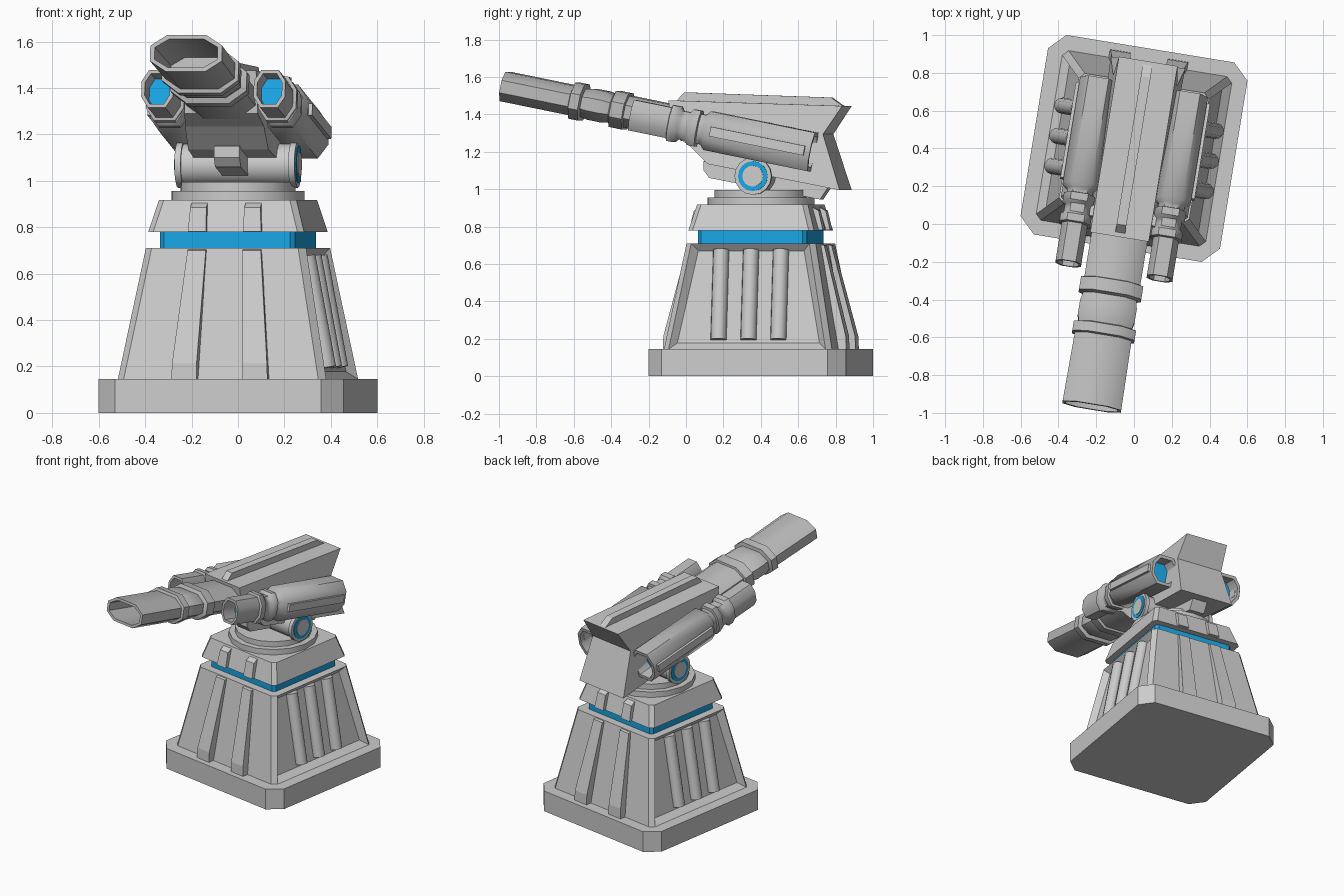
import bpy, bmesh, math
from mathutils import Matrix, Vector

if "Cube" in bpy.data.objects:
    bpy.data.objects.remove(bpy.data.objects["Cube"])

BASE = Matrix.Translation((0, 0.4, 0)) @ Matrix.Rotation(math.radians(-9.3), 4, 'Z')
GUN = BASE @ Matrix.Translation((0, 0, 1.07)) @ Matrix.Rotation(math.radians(-11.4), 4, 'X')

blue = bpy.data.materials.new("blue_glow")
blue.diffuse_color = (0.01, 0.38, 0.78, 1)
blue.use_nodes = True
blue.node_tree.nodes["Principled BSDF"].inputs["Base Color"].default_value = blue.diffuse_color
grey = bpy.data.materials.new("plain_grey")
grey.diffuse_color = (0.5, 0.5, 0.5, 1)
grey.use_nodes = True
grey.node_tree.nodes["Principled BSDF"].inputs["Base Color"].default_value = grey.diffuse_color


def finish(name, bm, M=BASE, mats=(), smooth=None):
    bmesh.ops.recalc_face_normals(bm, faces=bm.faces)
    me = bpy.data.meshes.new(name)
    bm.to_mesh(me)
    bm.free()
    ob = bpy.data.objects.new(name, me)
    bpy.context.collection.objects.link(ob)
    ob.matrix_world = M
    for m in mats:
        me.materials.append(m)
    if smooth:
        bpy.ops.object.select_all(action='DESELECT')
        ob.select_set(True)
        bpy.context.view_layer.objects.active = ob
        bpy.ops.object.shade_smooth_by_angle(angle=math.radians(smooth))
    return ob


def skin(bm, rings):
    """Join closed rings of points with quads and cap both ends; returns the caps."""
    rv = [[bm.verts.new(p) for p in r] for r in rings]
    n = len(rv[0])
    for a, b in zip(rv, rv[1:]):
        for i in range(n):
            bm.faces.new((a[i], a[(i + 1) % n], b[(i + 1) % n], b[i]))
    return bm.faces.new(rv[0]), bm.faces.new(rv[-1])


def square(a, c, z):
    """Square of half width a with corners cut by c."""
    b = a - c
    return [(x, y, z) for x, y in ((a, -b), (a, b), (b, a), (-b, a), (-a, b), (-a, -b), (-b, -a), (b, -a))]


def block(name, bottom, top, mats=()):
    bm = bmesh.new()
    skin(bm, [square(*bottom), square(*top)])
    return finish(name, bm, mats=mats)


def plate(name, pts, M=BASE):
    """Side profile of (y, z, x0, x1) stretched between x0 and x1."""
    bm = bmesh.new()
    skin(bm, [[(p[2], p[0], p[1]) for p in pts], [(p[3], p[0], p[1]) for p in pts]])
    return finish(name, bm, M)


def rod(name, p, q, r, n=16, mats=()):
    bm = bmesh.new()
    p, q = Vector(p), Vector(q)
    d = q - p
    bmesh.ops.create_cone(bm, cap_ends=True, segments=n, radius1=r, radius2=r, depth=d.length,
                          matrix=Matrix.Translation((p + q) / 2) @ d.to_track_quat('Z', 'Y').to_matrix().to_4x4())
    return finish(name, bm, mats=mats, smooth=40)


def tube(name, x, u, sections, caps=(0, 0)):
    """Octagonal barrel along forward axis from (s, half width, half height) sections."""
    bm = bmesh.new()
    rings = []
    for s, w, h in sections:
        k, m = 0.55 * w, 0.42 * h
        rings.append([(x + a, -s, u + b) for a, b in
                      ((w, -m), (w, m), (k, h), (-k, h), (-w, m), (-w, -m), (-k, -h), (k, -h))])
    for f, c in zip(skin(bm, rings), caps):
        f.material_index = c
    return finish(name, bm, GUN, (grey, blue), 50)


# Base slab, band and collar
block("base_slab", (0.535, 0.085, 0), (0.535, 0.085, 0.145))
block("blue_band", (0.295, 0.02, 0.70), (0.295, 0.02, 0.785), (blue,))
block("collar", (0.34, 0.025, 0.78), (0.30, 0.025, 0.918))

# Pedestal with recessed side panels
bm = bmesh.new()
skin(bm, [square(0.455, 0.03, 0.145), square(0.35, 0.03, 0.71)])
bmesh.ops.recalc_face_normals(bm, faces=bm.faces)
bm.normal_update()
for f in [f for f in bm.faces if abs(f.normal.x) > 0.9]:
    sx = math.copysign(1, f.normal.x)
    bmesh.ops.inset_region(bm, faces=[f], thickness=0.052)
    bmesh.ops.translate(bm, verts=f.verts, vec=(-sx * 0.04, 0, 0))
finish("pedestal", bm)

# Side pipes, and ribs on the front and back
for sx in (-1, 1):
    for y in (-0.162, 0, 0.162):
        rod("side_pipe", (sx * 0.412, y, 0.195), (sx * 0.322, y, 0.675), 0.043, 12)
    for sy in (-1, 1):
        rib = [(0.43, 0.145, 0.10, 0.21), (0.497, 0.145, 0.10, 0.21), (0.494, 0.215, 0.10, 0.207),
               (0.37, 0.70, 0.08, 0.16), (0.33, 0.708, 0.08, 0.16)]
        cap = [(0.30, 0.782, 0.08, 0.16), (0.362, 0.782, 0.08, 0.16), (0.338, 0.885, 0.083, 0.153),
               (0.29, 0.912, 0.083, 0.153)]
        for name, pts in (("pedestal_rib", rib), ("collar_rib", cap)):
            plate(name, [(sy * y, z, sx * a, sx * b) for y, z, a, b in pts])

# Turntable and trunnion
rod("turntable_lower", (0, 0, 0.91), (0, 0, 0.957), 0.29)
rod("turntable_upper", (0, 0, 0.95), (0, 0, 0.995), 0.25)
rod("trunnion", (-0.245, 0, 1.07), (0.245, 0, 1.07), 0.09)
for sx in (-1, 1):
    rod("trunnion_flange", (sx * 0.235, 0, 1.07), (sx * 0.262, 0, 1.07), 0.1)
    rod("trunnion_ring", (sx * 0.25, 0, 1.07), (sx * 0.266, 0, 1.07), 0.08, mats=(blue,))
    rod("trunnion_hub", (sx * 0.25, 0, 1.07), (sx * 0.27, 0, 1.07), 0.056)

# Gun housing, top fin and keel
plate("housing", [(y, z, -w, w) for y, z, w in (
    (-0.475, 1.475, 0.157), (0.467, 1.445, 0.157), (0.365, 1.294, 0.172), (0.46, 0.995, 0.2),
    (-0.26, 1.135, 0.175), (-0.36, 1.235, 0.172), (-0.45, 1.29, 0.16))])
plate("top_fin", [(y, z, -0.026, 0.026) for y, z in (
    (-0.465, 1.46), (-0.41, 1.518), (0.385, 1.49), (0.455, 1.44))])
plate("keel", [(y, z, -0.056, 0.056) for y, z in (
    (-0.30, 1.15), (-0.30, 1.10), (-0.27, 1.06), (0.33, 0.945), (0.38, 1.02))])

# Main barrel with two collars and a deep bore
tube("main_barrel", 0, 0.196, [
    (0.35, 0.15, 0.085), (0.77, 0.15, 0.085), (0.775, 0.167, 0.098), (0.845, 0.167, 0.098),
    (0.855, 0.143, 0.076), (0.9, 0.152, 0.084), (0.97, 0.152, 0.084), (1.01, 0.143, 0.076),
    (1.018, 0.167, 0.098), (1.07, 0.167, 0.098), (1.075, 0.152, 0.08), (1.453, 0.157, 0.08),
    (1.453, 0.137, 0.063), (1.06, 0.13, 0.06)])

# Side guns: body, collared barrel, blue ends, outer rail and bracket
for sx in (-1, 1):
    tube("side_gun", sx * 0.245, 0.19, [
        (-0.19, 0.075, 0.08), (-0.29, 0.078, 0.083), (-0.29, 0.098, 0.105), (0.285, 0.098, 0.105),
        (0.31, 0.07, 0.08), (0.335, 0.07, 0.08), (0.34, 0.083, 0.097), (0.38, 0.083, 0.097),
        (0.395, 0.068, 0.077), (0.44, 0.068, 0.077), (0.455, 0.083, 0.097), (0.495, 0.083, 0.097),
        (0.5, 0.069, 0.083), (0.709, 0.069, 0.083), (0.709, 0.054, 0.067), (0.6, 0.052, 0.065)], (1, 1))
    plate("side_rail", [(y, z, sx * 0.32, sx * 0.36) for y, z in (
        (-0.26, 0.165), (-0.26, 0.217), (0.26, 0.217), (0.26, 0.165))], GUN)
    plate("barrel_bracket", [(y, z, sx * 0.13, sx * 0.2) for y, z in (
        (-0.44, 0.16), (-0.44, 0.22), (-0.36, 0.22), (-0.36, 0.16))], GUN)
